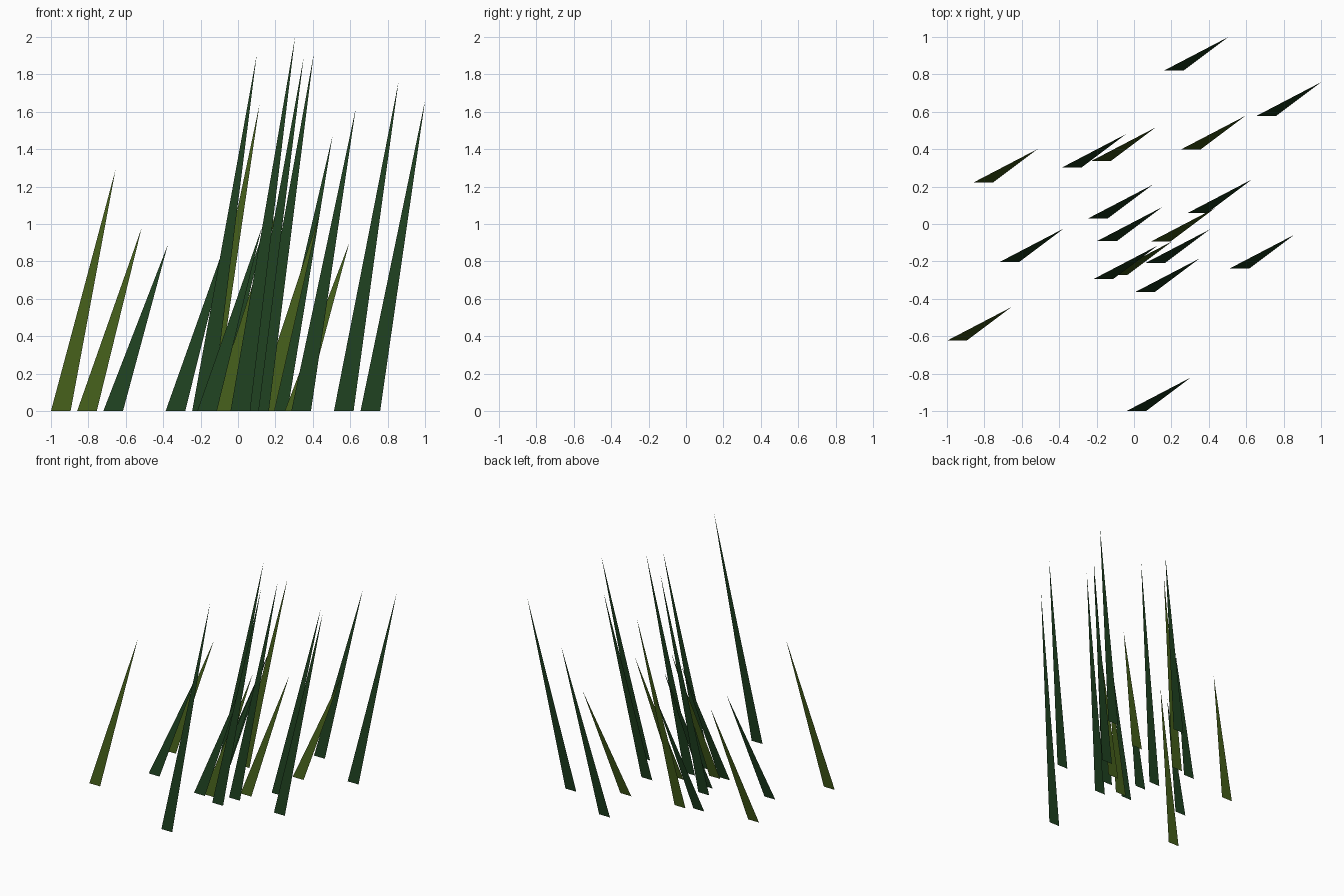
import bpy

if "Cube" in bpy.data.objects:
    bpy.data.objects.remove(bpy.data.objects["Cube"])


def flat_material(name, rgb):
    m = bpy.data.materials.new(name)
    m.diffuse_color = (*rgb, 1.0)
    m.use_nodes = True
    m.node_tree.nodes["Principled BSDF"].inputs["Base Color"].default_value = m.diffuse_color
    return m


dark_green = flat_material("dark_green", (0.013, 0.051, 0.014))
olive = flat_material("olive_green", (0.056, 0.107, 0.010))

WIDTH = 0.105                 # width of a blade at the ground
LEAN_X, LEAN_Y = 0.345, 0.18  # every blade leans the same way


def blade(name, x, y, height, material):
    """One flat triangular grass blade, base along x, tip leaning right and back."""
    mesh = bpy.data.meshes.new(name)
    mesh.from_pydata(
        [(x, y, 0), (x + WIDTH, y, 0), (x + LEAN_X, y + LEAN_Y, height)],
        [], [(0, 1, 2)])
    mesh.materials.append(material)
    obj = bpy.data.objects.new(name, mesh)
    bpy.context.collection.objects.link(obj)


# Blades: left base corner x, y and height
green_blades = [
    (0.16, 0.82, 1.47), (0.655, 0.578, 1.66), (-0.387, 0.301, 0.97),
    (-0.245, 0.03, 1.905), (-0.195, -0.09, 1.0), (0.285, 0.058, 1.62),
    (-0.72, -0.204, 0.89), (0.06, -0.209, 1.91), (-0.218, -0.295, 0.98),
    (0.006, -0.364, 1.89), (0.513, -0.237, 1.76), (-0.04, -1.0, 2.0),
]
olive_blades = [
    (0.25, 0.398, 0.90), (-0.86, 0.221, 0.98), (-0.23, 0.336, 1.64),
    (0.09, -0.094, 1.05), (-0.14, -0.272, 1.07), (-1.0, -0.624, 1.29),
]

for i, (x, y, h) in enumerate(green_blades, 1):
    blade(f"green_grass_blade_{i}", x, y, h, dark_green)
for i, (x, y, h) in enumerate(olive_blades, 1):
    blade(f"olive_grass_blade_{i}", x, y, h, olive)
